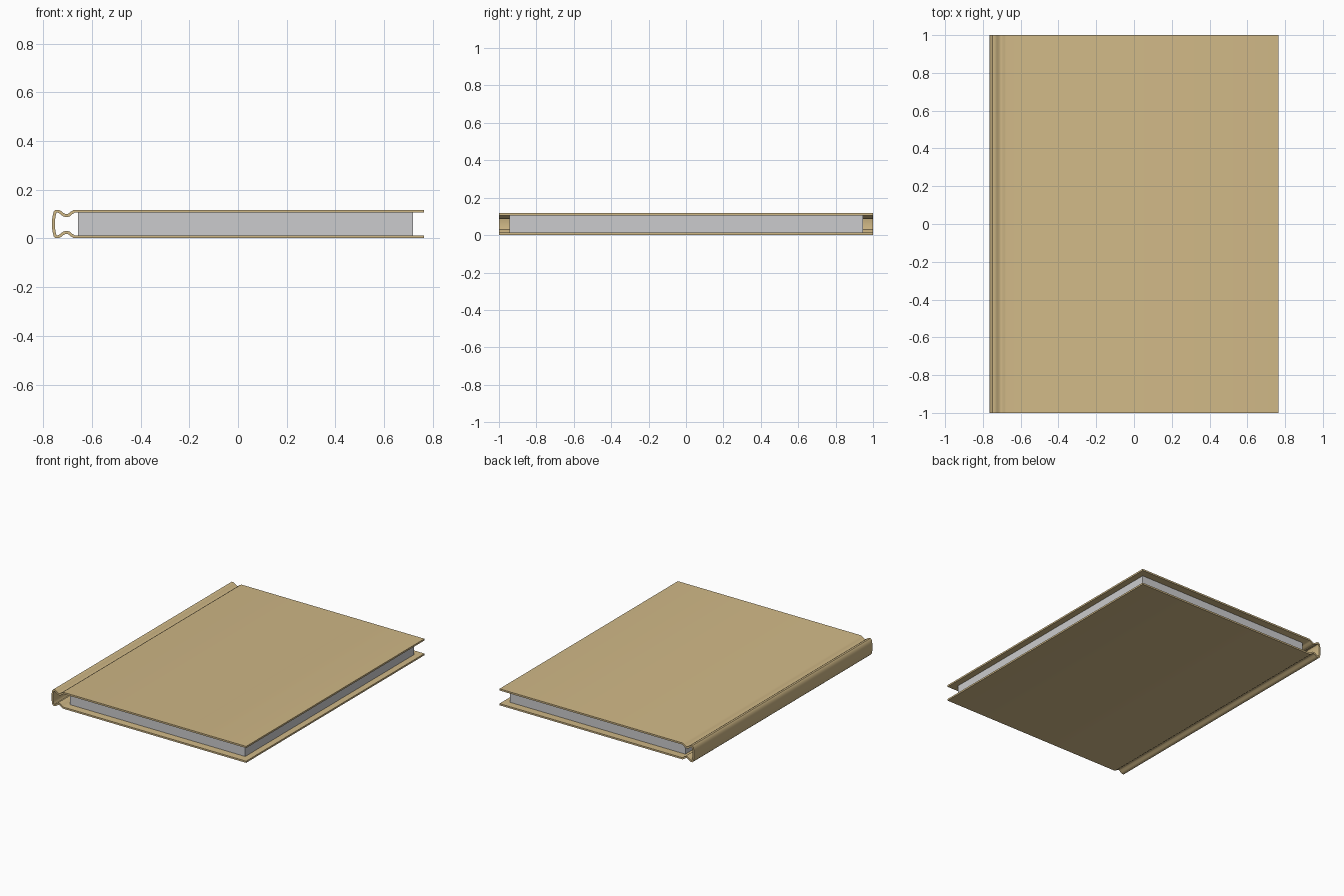
import bpy, bmesh
from mathutils import Vector

if "Cube" in bpy.data.objects:
    bpy.data.objects.remove(bpy.data.objects["Cube"])


def material(name, rgb):
    m = bpy.data.materials.new(name)
    m.diffuse_color = (*rgb, 1)
    m.use_nodes = True
    m.node_tree.nodes["Principled BSDF"].inputs["Base Color"].default_value = m.diffuse_color
    return m


def make_object(name, bm, mat):
    bmesh.ops.recalc_face_normals(bm, faces=bm.faces)
    me = bpy.data.meshes.new(name)
    bm.to_mesh(me)
    bm.free()
    me.materials.append(mat)
    ob = bpy.data.objects.new(name, me)
    bpy.context.collection.objects.link(ob)
    return ob


tan = material("tan_cover", (0.63, 0.48, 0.24))
paper = material("grey_paper", (0.60, 0.60, 0.61))

MID, T = 0.0595, 0.006   # mid height of the book, half thickness of the board

# Cover: upper half of the centre line, mirrored to the lower half
half = [(0.764, 0.112), (-0.672, 0.112), (-0.684, 0.105), (-0.695, 0.096),
        (-0.706, 0.0935), (-0.717, 0.097), (-0.729, 0.107), (-0.738, 0.112),
        (-0.747, 0.112), (-0.752, 0.107), (-0.756, 0.090), (-0.758, 0.075)]
path = [Vector(p) for p in half] + [Vector((-0.759, MID))]
path += [Vector((x, 2 * MID - z)) for x, z in reversed(half)]


def offset(points, d):
    out = []
    for i, p in enumerate(points):
        a = (p - points[max(i - 1, 0)])
        b = (points[min(i + 1, len(points) - 1)] - p)
        a = a.normalized() if a.length else b.normalized()
        b = b.normalized() if b.length else a
        t = (a + b).normalized()
        n = Vector((t.y, -t.x))
        out.append(p + n * d / max(t.dot(a), 0.5))
    return out


outer, inner = offset(path, T), offset(path, -T)
bm = bmesh.new()
rows = [[bm.verts.new((p.x, y, p.y)) for p in side]
        for side in (outer, inner) for y in (-1, 1)]
of, ob_, inf, inb = rows
for i in range(len(path) - 1):
    for r, s in ((of, ob_), (ob_, inb), (inb, inf), (inf, of)):
        bm.faces.new((r[i], r[i + 1], s[i + 1], s[i]))
for i in (0, -1):
    bm.faces.new((of[i], ob_[i], inb[i], inf[i]))
cover = make_object("book_cover", bm, tan)

# Page block
bm = bmesh.new()
bmesh.ops.create_cube(bm, size=1)
bmesh.ops.scale(bm, vec=(1.375, 1.89, 0.095), verts=bm.verts)
bmesh.ops.translate(bm, vec=(0.031, 0, MID), verts=bm.verts)
make_object("page_block", bm, paper)

# Smooth spine with crisp board edges
bpy.context.view_layer.objects.active = cover
cover.select_set(True)
bpy.ops.object.shade_smooth_by_angle(angle=0.7)
